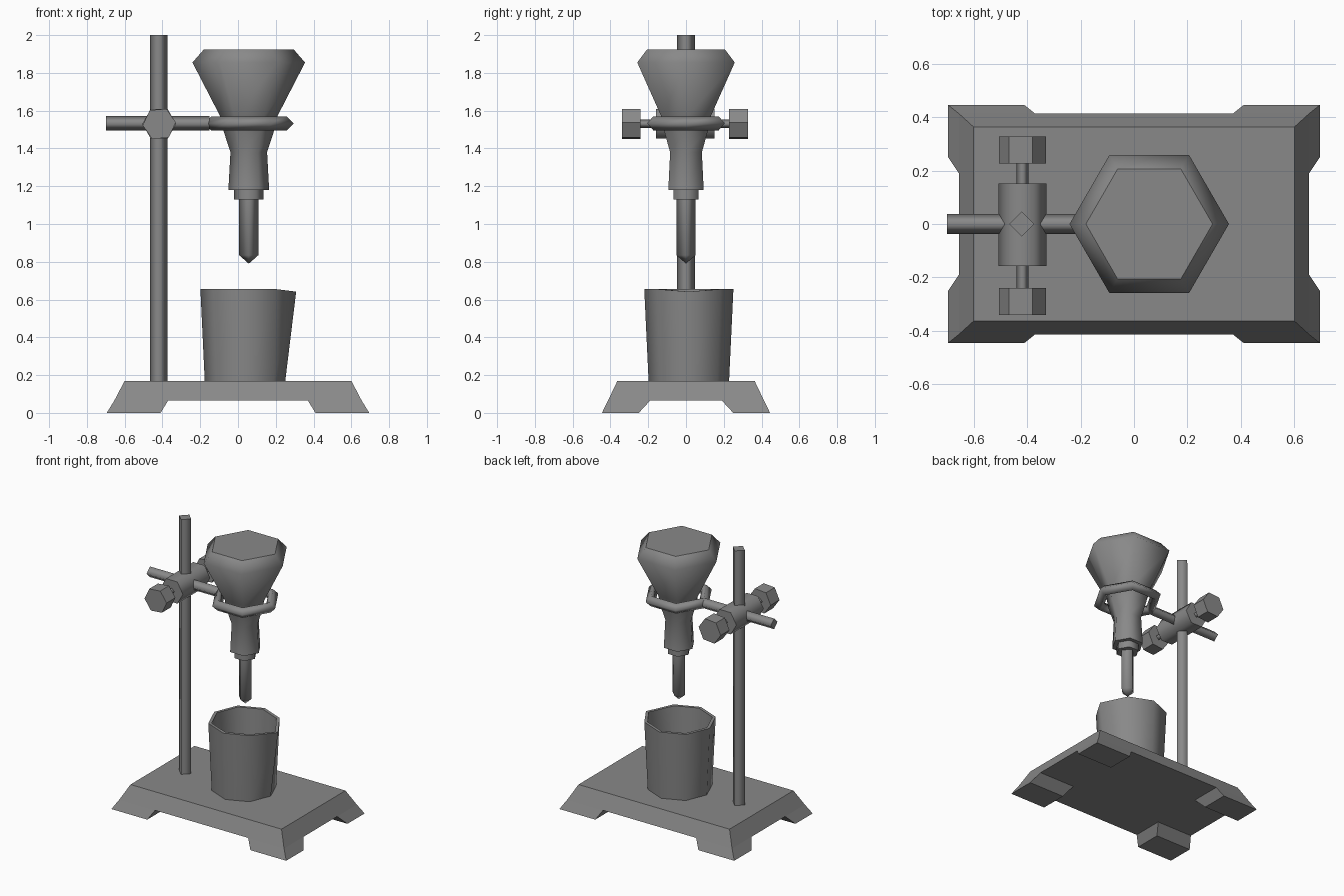
import bpy, bmesh
from math import cos, sin, pi, radians
from mathutils import Matrix, Vector

cube = bpy.data.objects.get("Cube")
if cube:
    bpy.data.objects.remove(cube)

grey = bpy.data.materials.new("plain grey")
grey.use_nodes = True
colour = (0.25, 0.25, 0.25, 1)
grey.diffuse_color = colour
grey.node_tree.nodes["Principled BSDF"].inputs["Base Color"].default_value = colour


def finish(name, bm, smooth=True):
    """Turn a bmesh into an object; flat caps stay flat."""
    bmesh.ops.recalc_face_normals(bm, faces=bm.faces)
    axis_faces = {f for f in bm.faces if abs(f.normal.z) > 0.9}
    for f in bm.faces:
        f.smooth = smooth and f not in axis_faces
    mesh = bpy.data.meshes.new(name)
    bm.to_mesh(mesh)
    bm.free()
    mesh.materials.append(grey)
    obj = bpy.data.objects.new(name, mesh)
    bpy.context.collection.objects.link(obj)
    return obj


def lathe(name, profile, sides, loc, turn=None, phase=0, smooth=True, edit=None):
    """Spin (radius, height) points about z, cap both ends, then place."""
    bm = bmesh.new()
    rings = []
    for r, z in profile:
        angles = [2 * pi * i / sides + radians(phase) for i in range(sides)]
        rings.append([bm.verts.new((r * cos(a), r * sin(a), z)) for a in angles])
    for low, high in zip(rings, rings[1:]):
        for i in range(sides):
            j = (i + 1) % sides
            bm.faces.new((low[i], low[j], high[j], high[i]))
    bm.faces.new(rings[0])
    bm.faces.new(rings[-1])
    if edit:
        edit(rings)
    bmesh.ops.remove_doubles(bm, verts=bm.verts, dist=0.0005)
    obj = finish(name, bm, smooth)
    obj.matrix_world = Matrix.Translation(loc) @ (turn or Matrix())
    return obj


ALONG_X = Matrix.Rotation(pi / 2, 4, 'Y')
ALONG_Y = Matrix.Rotation(-pi / 2, 4, 'X')

# Base: flared slab with four corner feet
bm = bmesh.new()
xs, ys = (-0.655, -0.37, 0.37, 0.655), (-0.413, -0.19, 0.19, 0.413)
grid = [[bm.verts.new((x, y, 0.065)) for y in ys] for x in xs]
cells = {(i, j): bm.faces.new((grid[i][j], grid[i][j + 1], grid[i + 1][j + 1], grid[i + 1][j]))
         for i in range(3) for j in range(3)}
top = [bm.verts.new((x, y, 0.17)) for x, y in ((-0.6, -0.363), (0.6, -0.363), (0.6, 0.363), (-0.6, 0.363))]
bm.faces.new(top)
rims = ([c[0] for c in grid], grid[3], [c[3] for c in reversed(grid)], grid[0][::-1])
for k, rim in enumerate(rims):
    bm.faces.new(list(rim) + [top[(k + 1) % 4], top[k]])
corners = [cells[i, j] for i in (0, 2) for j in (0, 2)]
for face in bmesh.ops.extrude_discrete_faces(bm, faces=corners)["faces"]:
    for v in face.verts:
        x = 0.695 if abs(v.co.x) > 0.5 else 0.41
        y = 0.445 if abs(v.co.y) > 0.3 else 0.25
        v.co = Vector((x if v.co.x > 0 else -x, y if v.co.y > 0 else -y, 0))
finish("base", bm, smooth=False)

# Stand: upright pole, cross rod and support ring
lathe("pole", [(0.047, 0.165), (0.047, 2.0)], 4, (-0.42, 0, 0))
lathe("cross_rod", [(0.038, -0.7), (0.038, -0.15)], 4, (0, 0, 1.533), ALONG_X)

bm = bmesh.new()
hoops = []
for i in range(6):
    a = i * pi / 3
    hoops.append([bm.verts.new(((0.2 + 0.037 * cos(b)) * cos(a), (0.2 + 0.037 * cos(b)) * sin(a), 0.037 * sin(b)))
                  for b in (0, pi / 2, pi, 3 * pi / 2)])
for i in range(6):
    p, q = hoops[i], hoops[(i + 1) % 6]
    for j in range(4):
        bm.faces.new((p[j], q[j], q[(j + 1) % 4], p[(j + 1) % 4]))
finish("support_ring", bm).location = (0.058, 0, 1.533)

# Clamp with a screw and two hexagonal knobs
HUB = (-0.417, -0.003, 1.53)
lathe("clamp", [(0.09, -0.155), (0.09, 0.155)], 6, HUB, ALONG_Y)
lathe("clamp_screw", [(0.022, -0.27), (0.022, 0.27)], 4, HUB, ALONG_Y)
for name, start in (("front_knob", -0.337), ("back_knob", 0.23)):
    lathe(name, [(0.088, start), (0.088, start + 0.1)], 6, HUB, ALONG_Y, phase=-5, smooth=False)

# Funnel with neck, collar and dripping stem
FUNNEL = (0.057, 0, 0)
lathe("funnel", [(0.108, 1.18), (0.097, 1.38), (0.136, 1.5), (0.146, 1.56), (0.298, 1.855), (0.237, 1.925)],
      6, FUNNEL)
lathe("collar", [(0.077, 1.13), (0.077, 1.185)], 6, FUNNEL)
lathe("stem", [(0, 0.79), (0.051, 0.835), (0.051, 1.14)], 4, FUNNEL)


# Open cup with a pouring lip
def pull_lip(rings):
    for ring in rings[1:3]:
        ring[0].co.x += 0.035
        ring[0].co.z -= 0.013


lathe("cup", [(0.213, 0.168), (0.236, 0.655), (0.214, 0.655), (0.192, 0.19)], 8, (0.037, 0.015, 0), edit=pull_lip)
